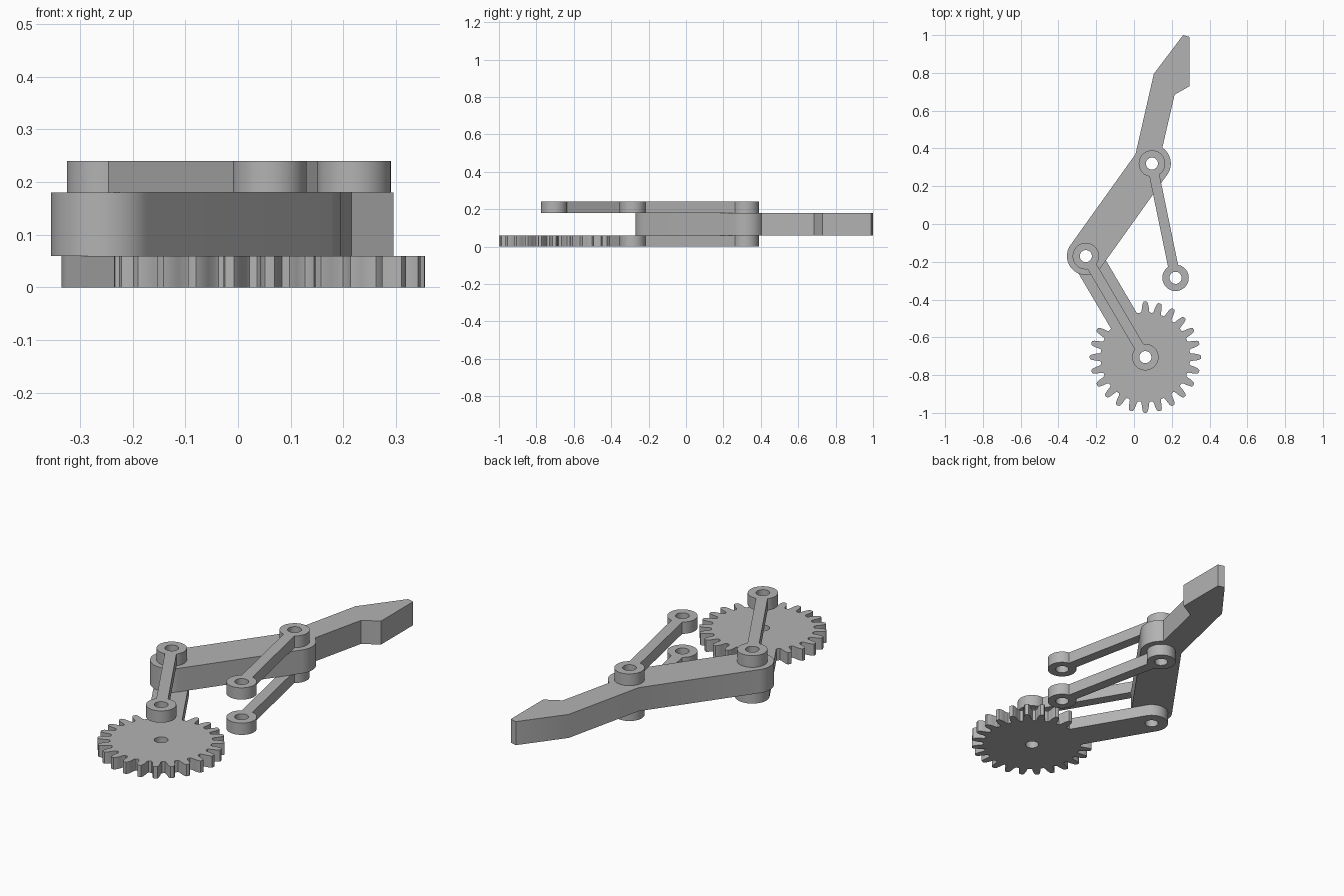
import bpy, bmesh
from math import pi, sin, cos, asin, sqrt
from mathutils import Vector

cube = bpy.data.objects.get("Cube")
if cube:
    bpy.data.objects.remove(cube, do_unlink=True)

# Single grey material
grey = bpy.data.materials.new("light_grey")
grey.use_nodes = True
grey.diffuse_color = (0.45, 0.45, 0.45, 1)
grey.node_tree.nodes["Principled BSDF"].inputs["Base Color"].default_value = grey.diffuse_color

# Pivot centres seen from above
GEAR = Vector((0.06, -0.705))
KNEE = Vector((-0.255, -0.17))
ELBOW = Vector((0.095, 0.32))
FREE = Vector((0.22, -0.285))
HOLE = 0.032


def polar(centre, radius, angle):
    return centre + radius * Vector((cos(angle), sin(angle)))


def arc(centre, radius, start, end, steps=40):
    return [polar(centre, radius, start + (end - start) * i / steps) for i in range(steps + 1)]


def heading(a, b):
    return -(b - a).angle_signed(Vector((1, 0))) * -1


def plate(name, outline, pivots, z0, z1):
    """Extrude an outline with a round hole at each pivot."""
    bm = bmesh.new()
    loops = [outline] + [arc(p, HOLE, 0, 2 * pi, 32)[:-1] for p in pivots]
    for loop in loops:
        verts = [bm.verts.new((p.x, p.y, z0)) for p in loop]
        for i, v in enumerate(verts):
            bm.edges.new((verts[i - 1], v))
    bmesh.ops.triangle_fill(bm, edges=bm.edges[:], use_beauty=True)
    top = bmesh.ops.extrude_face_region(bm, geom=bm.faces[:], use_keep_orig=True)["geom"]
    bmesh.ops.translate(bm, vec=(0, 0, z1 - z0),
                        verts=[g for g in top if isinstance(g, bmesh.types.BMVert)])
    bmesh.ops.recalc_face_normals(bm, faces=bm.faces[:])
    mesh = bpy.data.meshes.new(name)
    bm.to_mesh(mesh)
    bm.free()
    mesh.materials.append(grey)
    obj = bpy.data.objects.new(name, mesh)
    bpy.context.collection.objects.link(obj)
    bpy.ops.object.select_all(action='DESELECT')
    obj.select_set(True)
    bpy.context.view_layer.objects.active = obj
    bpy.ops.object.shade_smooth_by_angle(angle=pi / 6)


def link(name, a, b, z0, z1, boss=0.07, half_width=0.027):
    """Slim bar with a round boss at each end."""
    d = b - a
    ang = Vector((1, 0)).angle_signed(d) * -1
    gap = asin(half_width / boss)
    outline = arc(a, boss, ang + gap, ang + 2 * pi - gap)
    outline += arc(b, boss, ang + pi + gap, ang + 3 * pi - gap)
    plate(name, outline, [a, b], z0, z1)


# Slim links
link("upper_crank_link", GEAR, KNEE, 0.18, 0.24)
link("upper_rocker_link", ELBOW, FREE, 0.18, 0.24)
link("lower_rocker_link", ELBOW, FREE, 0, 0.06)

# Finger: wide rounded bar with an angled pointed tip
ang = Vector((1, 0)).angle_signed(ELBOW - KNEE) * -1
tip = [(0.15, 0.403), (0.215, 0.685), (0.295, 0.73), (0.295, 0.99),
       (0.26, 1.0), (0.105, 0.795), (0.008, 0.37)]
finger = arc(KNEE, 0.1, ang + pi / 2, ang + 1.5 * pi)
finger += arc(ELBOW, 0.1, ang - pi / 2, 0.95, 28)
finger += [Vector(p) for p in tip]
plate("finger", finger, [KNEE, ELBOW], 0.06, 0.18)

# Drive gear with its wide arm
TEETH, ROOT, ARM = 24, 0.237, 0.08
pitch = 2 * pi / TEETH
tooth = [(ROOT, -0.1), (0.245, -0.08), (0.265, -0.068), (0.284, -0.05), (0.294, -0.03),
         (0.295, 0), (0.294, 0.03), (0.284, 0.05), (0.265, 0.068), (0.245, 0.08), (ROOT, 0.1)]
arm_dir = (KNEE - GEAR).normalized()
side = Vector((-arm_dir.y, arm_dir.x))
arm_ang = Vector((1, 0)).angle_signed(arm_dir) * -1
arm_base = GEAR + arm_dir * sqrt(ROOT ** 2 - ARM ** 2)
gear = []
for i in range(TEETH):
    if i == 8:
        gear.append(arm_base - side * ARM)
        gear += arc(KNEE, ARM, arm_ang - pi / 2, arm_ang + pi / 2)
        gear.append(arm_base + side * ARM)
    elif i not in (7, 9):
        gear += [polar(GEAR, r, i * pitch + a) for r, a in tooth]
plate("drive_gear_with_arm", gear, [GEAR, KNEE], 0, 0.06)
